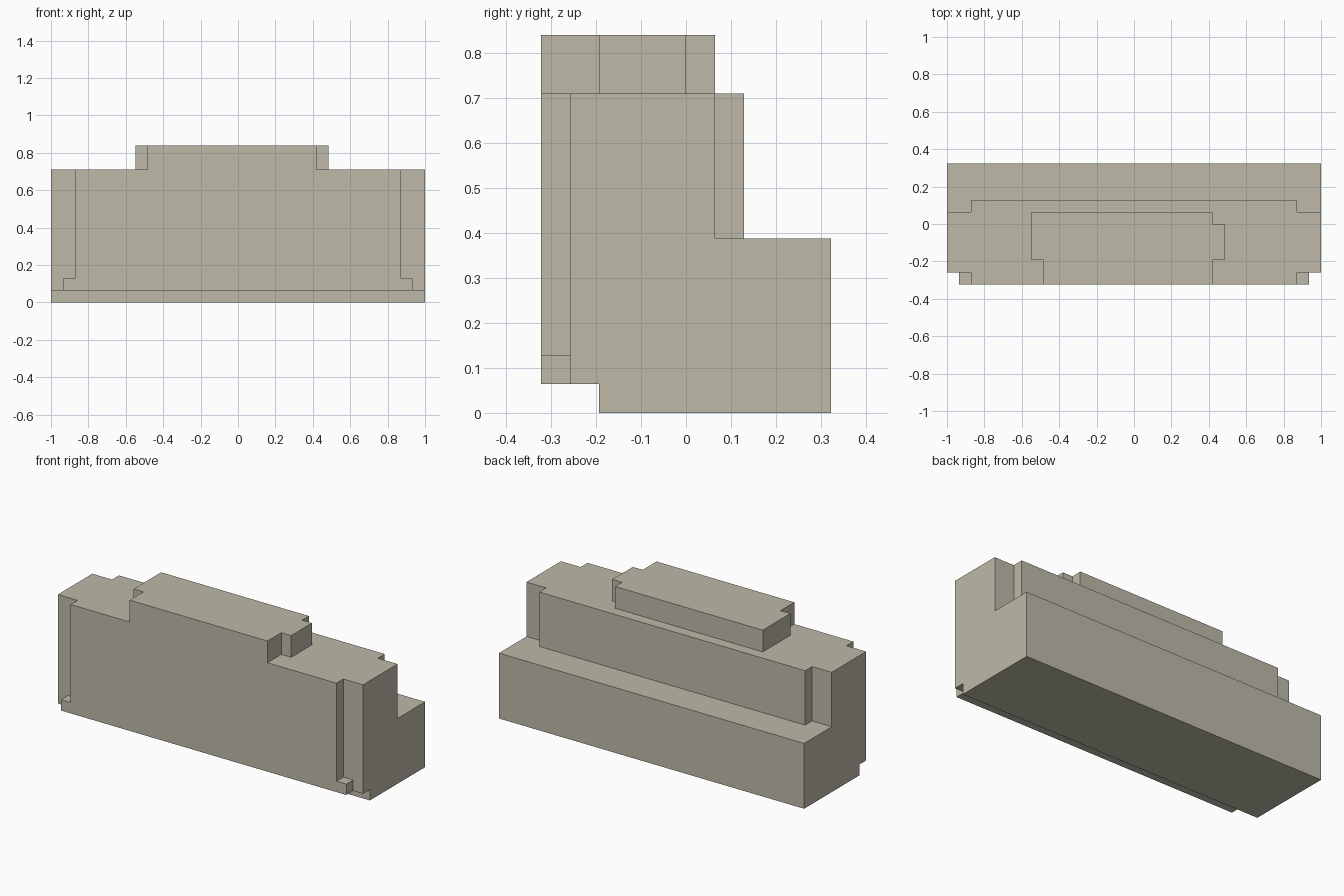
import bpy
import bmesh

cube = bpy.data.objects.get("Cube")
if cube:
    bpy.data.objects.remove(cube, do_unlink=True)

U = 2 / 31  # one grid step; the block is 31 steps wide

stone = bpy.data.materials.new("warm grey stone")
stone.use_nodes = True
colour = (0.515, 0.491, 0.395, 1)
stone.diffuse_color = colour
stone.node_tree.nodes["Principled BSDF"].inputs["Base Color"].default_value = colour


def slab(name, outline, z0, z1):
    """Extrude a counter-clockwise plan outline from z0 to z1 (grid steps)."""
    bm = bmesh.new()
    face = bm.faces.new([bm.verts.new((x * U, y * U, z0 * U)) for x, y in outline])
    top = bmesh.ops.extrude_face_region(bm, geom=[face])["geom"]
    bmesh.ops.translate(bm, vec=(0, 0, (z1 - z0) * U),
                        verts=[v for v in top if isinstance(v, bmesh.types.BMVert)])
    bmesh.ops.recalc_face_normals(bm, faces=bm.faces)
    mesh = bpy.data.meshes.new(name)
    bm.to_mesh(mesh)
    bm.free()
    mesh.materials.append(stone)
    obj = bpy.data.objects.new(name, mesh)
    bpy.context.collection.objects.link(obj)
    return obj


def symmetric(right_half):
    """Close a front-to-back half outline by mirroring it across x = 0."""
    return right_half + [(-x, y) for x, y in reversed(right_half)]


# Recessed plinth
slab("plinth", symmetric([(15.5, -3), (15.5, 5)]), 0, 1)

# Foot course, with the front panel's wider toes
slab("foot_course", symmetric([(14.5, -5), (14.5, -4), (15.5, -4), (15.5, 5)]), 1, 2)

# Deep lower body with the projecting front panel
slab("lower_body", symmetric([(13.5, -5), (13.5, -4), (15.5, -4), (15.5, 5)]), 2, 6)

# Shallower upper body with notched back corners
slab("upper_body", symmetric([(13.5, -5), (13.5, -4), (15.5, -4), (15.5, 1),
                              (13.5, 1), (13.5, 2)]), 6, 11)

# Off-centre cap
slab("cap", [(-7.5, -5), (6.5, -5), (6.5, -3), (7.5, -3), (7.5, 0), (6.5, 0),
             (6.5, 1), (-8.5, 1), (-8.5, -3), (-7.5, -3)], 11, 13)
